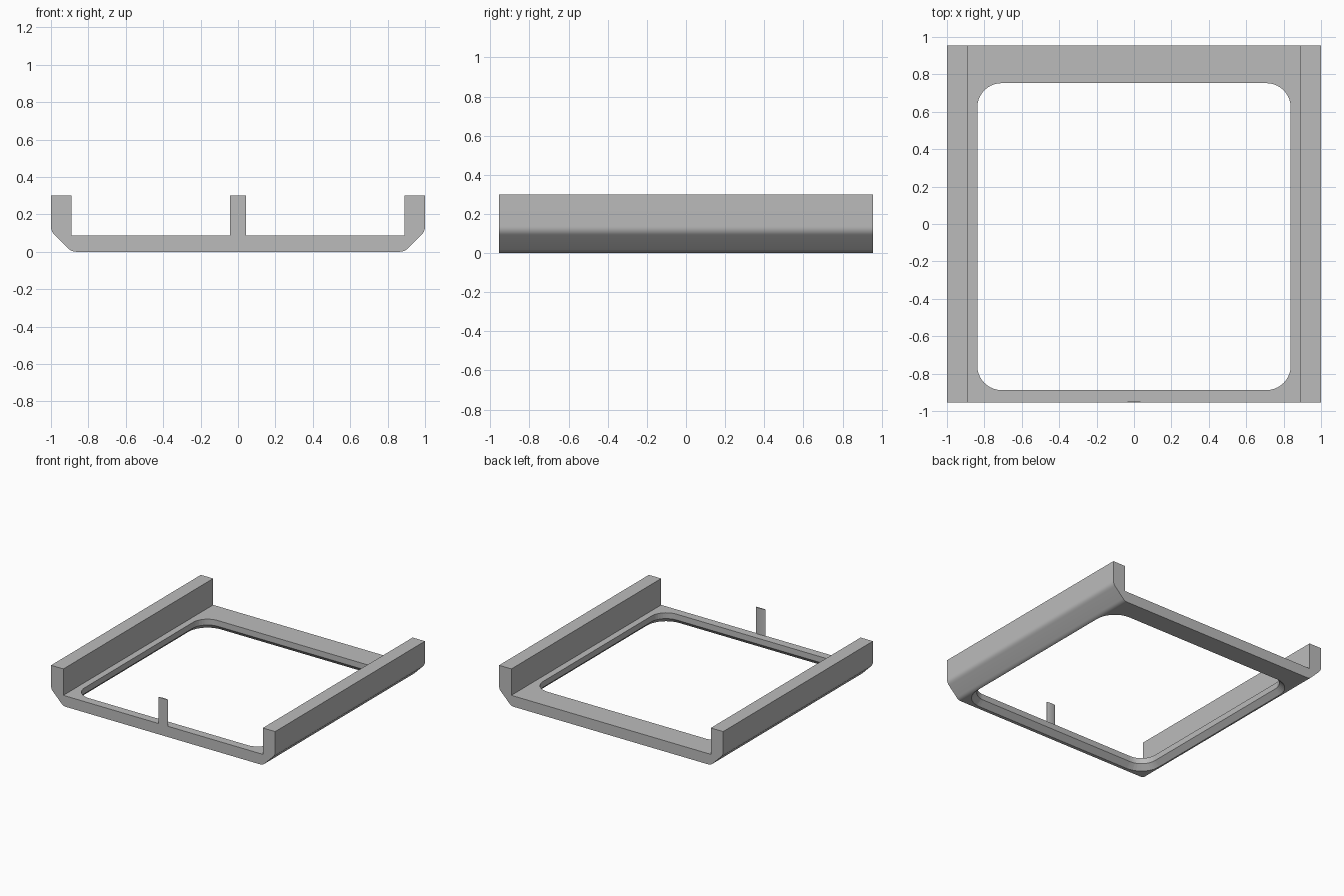
import bpy, bmesh, math
from mathutils import Vector

cube = bpy.data.objects.get("Cube")
if cube:
    bpy.data.objects.remove(cube, do_unlink=True)

# Single plain grey
grey = bpy.data.materials.new("plain_grey")
grey.use_nodes = True
colour = (0.5, 0.5, 0.5, 1)
grey.diffuse_color = colour
grey.node_tree.nodes["Principled BSDF"].inputs["Base Color"].default_value = colour

FRONT, BACK = -0.955, 0.955
FLOOR_TOP, TOP = 0.087, 0.3


def loft(name, rings):
    """Closed solid through matching rings of points."""
    bm = bmesh.new()
    loops = [[bm.verts.new(p) for p in ring] for ring in rings]
    n = len(loops[0])
    for a, b in zip(loops, loops[1:]):
        for i in range(n):
            j = (i + 1) % n
            bm.faces.new((a[i], a[j], b[j], b[i]))
    bm.faces.new(loops[0])
    bm.faces.new(loops[-1])
    bmesh.ops.recalc_face_normals(bm, faces=bm.faces)
    mesh = bpy.data.meshes.new(name)
    bm.to_mesh(mesh)
    bm.free()
    obj = bpy.data.objects.new(name, mesh)
    bpy.context.collection.objects.link(obj)
    mesh.materials.append(grey)
    return obj


def soften(before, corner, after, size, steps=6):
    """Rounded corner between two straight edges."""
    c = Vector(corner)
    a = c + (Vector(before) - c).normalized() * size
    b = c + (Vector(after) - c).normalized() * size
    return [a.lerp(c, t).lerp(c.lerp(b, t), t)
            for t in (i / steps for i in range(steps + 1))]


def rounded_rect(grow, z, steps=10):
    """Outline of the opening, enlarged by grow."""
    r = 0.13
    x, y0, y1 = 0.838 - r, -0.888 + r, 0.753 - r
    centres = ((x, y1), (-x, y1), (-x, y0), (x, y0))
    ring = []
    for q, (cx, cy) in enumerate(centres):
        for i in range(steps + 1):
            a = (q + i / steps) * math.pi / 2
            ring.append((cx + (r + grow) * math.cos(a),
                         cy + (r + grow) * math.sin(a), z))
    return ring


def smooth(obj):
    bpy.ops.object.select_all(action="DESELECT")
    obj.select_set(True)
    bpy.context.view_layer.objects.active = obj
    bpy.ops.object.shade_smooth_by_angle(angle=math.radians(30))


# Tray section: floor, two upright side rails, bevelled lower edges
top, high, low, mid = (1, TOP), (1, 0.11), (0.89, 0), (0, 0)
half = [Vector((0.89, FLOOR_TOP)), Vector((0.89, TOP)), Vector(top)]
half += soften(top, high, low, 0.025) + soften(high, low, mid, 0.025)
section = half + [Vector((-p.x, p.y)) for p in reversed(half)]
frame = loft("tray_frame", [[(p.x, y, p.y) for p in section] for y in (FRONT, BACK)])

# Opening with a chamfered lower rim
cutter = loft("opening_cutter", [rounded_rect(0.06, -0.02),
                                 rounded_rect(0, 0.04),
                                 rounded_rect(0, 0.5)])
cutter.hide_render = True
cut = frame.modifiers.new("opening", "BOOLEAN")
cut.operation = "DIFFERENCE"
cut.solver = "EXACT"
cut.object = cutter
smooth(frame)
bpy.ops.object.modifier_apply(modifier=cut.name)
bpy.data.objects.remove(cutter, do_unlink=True)
smooth(frame)

# Thin front tab with a gently curved back
arc = [(0.042 * math.cos(a), FRONT + 0.009 * math.sin(a))
       for a in (math.pi * i / 12 for i in range(13))]
tab = loft("front_tab", [[(x, y, z) for x, y in arc] for z in (FLOOR_TOP - 0.01, TOP)])
smooth(tab)
